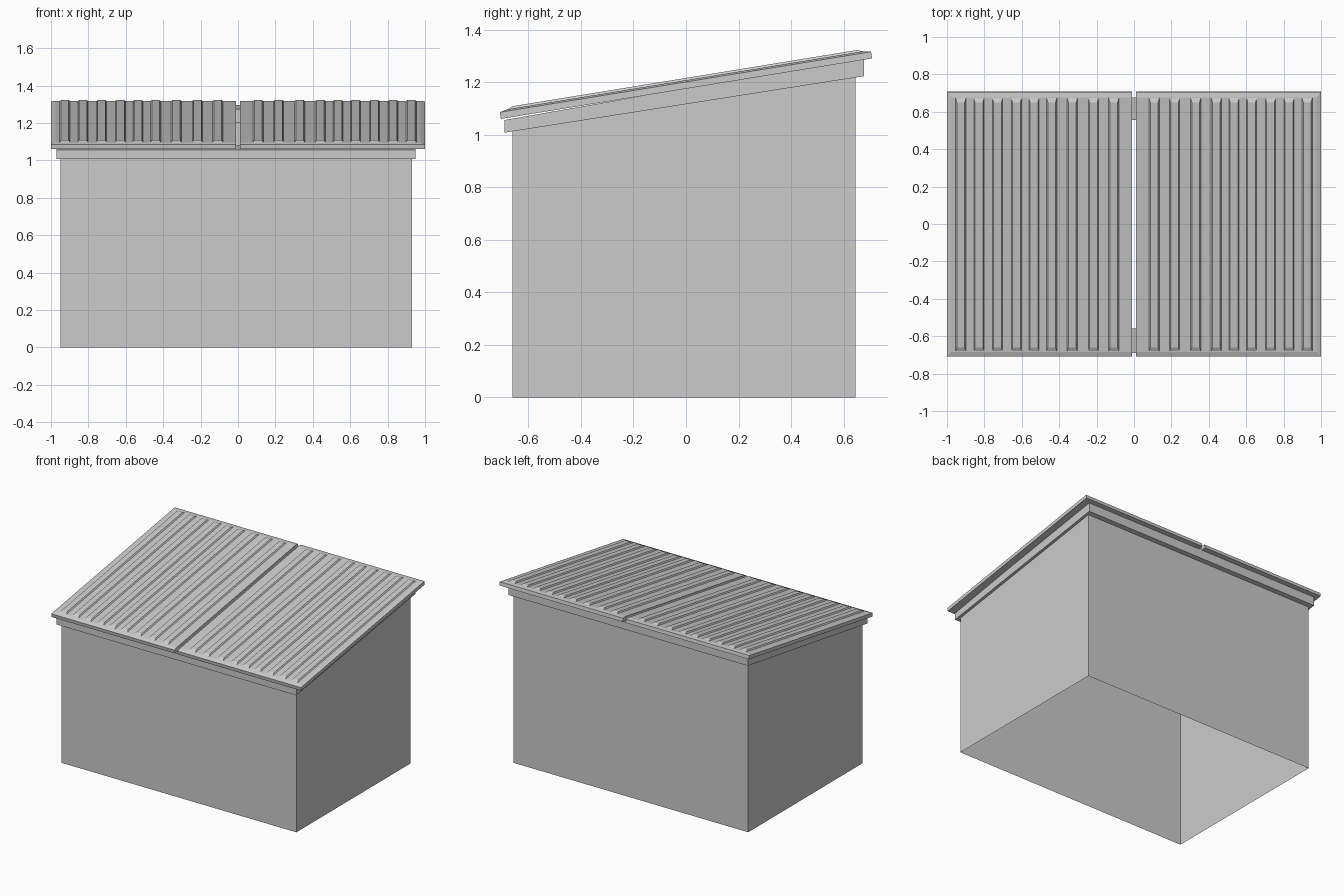
import bpy, math
from mathutils import Matrix

if "Cube" in bpy.data.objects:
    bpy.data.objects.remove(bpy.data.objects["Cube"])

SLOPE = math.atan(0.163)


def make(name, verts, faces, matrix=None):
    mesh = bpy.data.meshes.new(name)
    mesh.from_pydata(verts, [], faces)
    if matrix:
        mesh.transform(matrix)
    ob = bpy.data.objects.new(name, mesh)
    bpy.context.collection.objects.link(ob)
    return ob


def rect(x0, x1, y0, y1, z):
    zf = z if callable(z) else (lambda y: z)
    return [(x, y, zf(y)) for x, y in ((x0, y0), (x1, y0), (x1, y1), (x0, y1))]


def loft(rings, cap=True, closed=False):
    """Skin a stack of four-sided rings, bottom to top."""
    verts = [v for r in rings for v in r]
    n = len(rings)
    faces = []
    for k in range(n if closed else n - 1):
        a, b = 4 * k, 4 * ((k + 1) % n)
        for i in range(4):
            j = (i + 1) % 4
            faces.append((a + i, a + j, b + j, b + i))
    if cap:
        faces += [(3, 2, 1, 0), tuple(range(4 * n - 4, 4 * n))]
    return verts, faces


# Thin walls, open at bottom and top
wall_top = lambda y: 1.02 + (y + 0.66) * 0.163
make("walls", *loft([rect(-0.95, 0.93, -0.66, 0.645, 0),
                     rect(-0.95, 0.93, -0.66, 0.645, wall_top)], cap=False))

# Sloping frame ring around the top of the walls
low = lambda y: 1.008 + (y + 0.69) * 0.157
high = lambda y: 1.056 + (y + 0.69) * 0.175
outer = (-0.97, 0.95, -0.69, 0.677)
inner = (-0.84, 0.82, -0.56, 0.555)
make("roof_frame", *loft([rect(*outer, low), rect(*outer, high),
                          rect(*inner, high), rect(*inner, low)],
                         cap=False, closed=True))

# Two mirrored roof panels with uneven raised ribs
place = Matrix.Translation((0, 0.002, 1.1753)) @ Matrix.Rotation(SLOPE, 4, 'X')
RIBS = (0.108, 0.217, 0.33, 0.44, 0.535, 0.629, 0.73, 0.829, 0.926)
L = 0.716
for side, s in (("left", -1), ("right", 1)):
    def add(verts, faces):
        base = len(all_v)
        all_v.extend((s * x, y, z) for x, y, z in verts)
        all_f.extend(tuple(base + i for i in (f if s > 0 else f[::-1]))
                     for f in faces)
    all_v, all_f = [], []
    # Slab with chamfered outer edges
    add(*loft([rect(0.012, 1.0, -L, L, 0),
               rect(0.012, 1.0, -L, L, 0.0255),
               rect(0.012, 0.975, -L + 0.027, L - 0.027, 0.032)]))
    # Ribs with tapered ends
    for c in RIBS:
        add(*loft([rect(c - 0.028, c + 0.028, -0.688, 0.688, 0.031),
                   rect(c - 0.021, c + 0.021, -0.664, 0.664, 0.0405)]))
    make(side + "_roof_panel", all_v, all_f, place)
